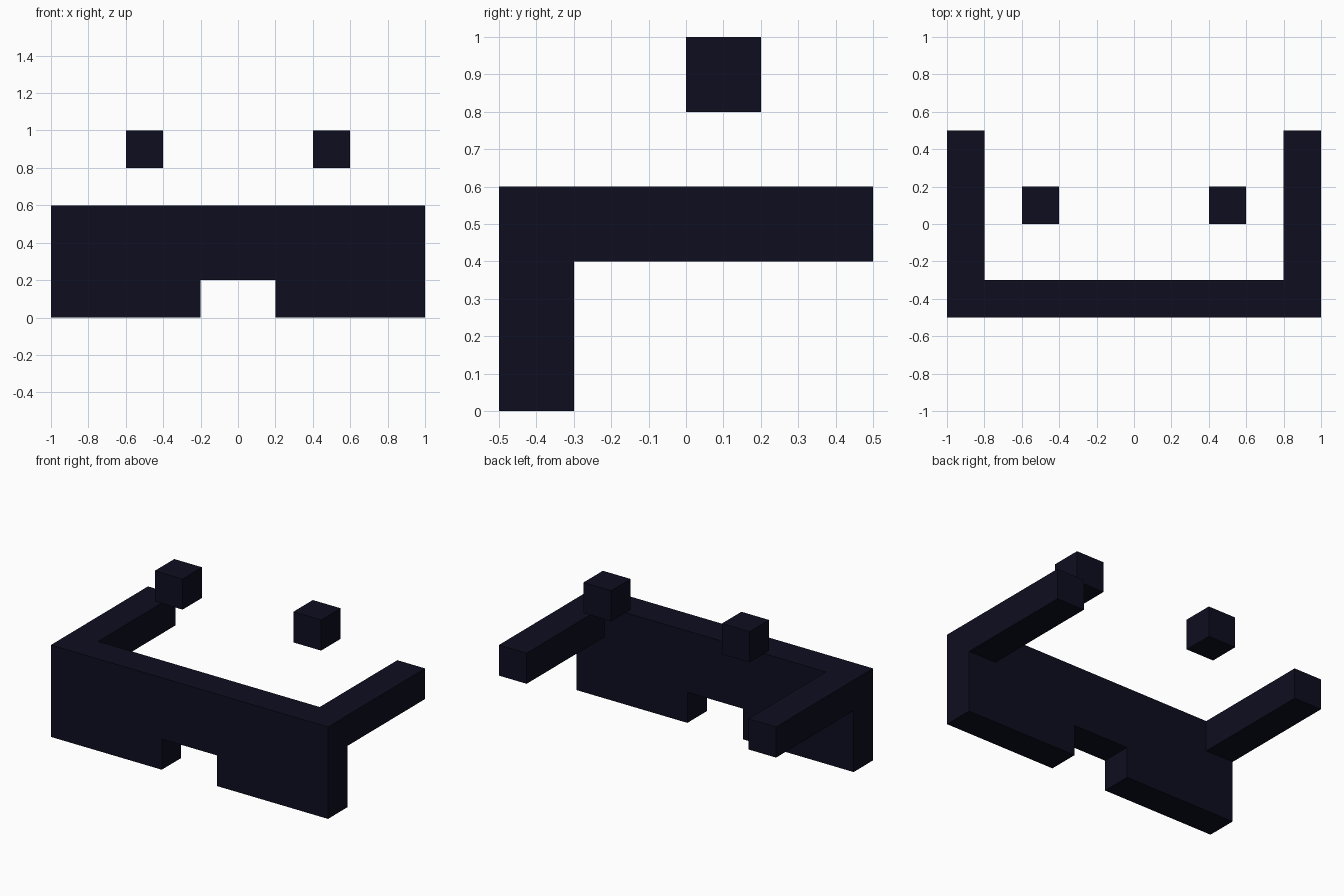
import bpy, bmesh, math

if "Cube" in bpy.data.objects:
    bpy.data.objects.remove(bpy.data.objects["Cube"])

navy = bpy.data.materials.new("dark navy")
navy.diffuse_color = (0.004, 0.0043, 0.0137, 1)
navy.use_nodes = True
navy.node_tree.nodes["Principled BSDF"].inputs["Base Color"].default_value = navy.diffuse_color


def finish(name, bm):
    bmesh.ops.dissolve_limit(bm, angle_limit=math.radians(1),
                             verts=bm.verts[:], edges=bm.edges[:])
    bmesh.ops.recalc_face_normals(bm, faces=bm.faces[:])
    mesh = bpy.data.meshes.new(name)
    bm.to_mesh(mesh)
    bm.free()
    mesh.materials.append(navy)
    obj = bpy.data.objects.new(name, mesh)
    bpy.context.collection.objects.link(obj)
    return obj


# Front panel: grid of cells in the front plane, with the bottom notch left out
xs = [-1, -0.8, -0.2, 0.2, 0.8, 1]
zs = [0, 0.2, 0.4, 0.6]
bm = bmesh.new()
grid = [[bm.verts.new((x, -0.5, z)) for z in zs] for x in xs]
for i in range(len(xs) - 1):
    for k in range(len(zs) - 1):
        if (i, k) != (2, 0):
            bm.faces.new((grid[i][k], grid[i + 1][k], grid[i + 1][k + 1], grid[i][k + 1]))
loose = [v for v in bm.verts if not v.link_faces]
bmesh.ops.delete(bm, geom=loose, context='VERTS')
ext = bmesh.ops.extrude_face_region(bm, geom=bm.faces[:])["geom"]
for v in ext:
    if isinstance(v, bmesh.types.BMVert):
        v.co.y = -0.3

# Side arms: pull the upper outer back cells rearwards
bm.normal_update()
corners = []
for f in bm.faces:
    c = f.calc_center_median()
    if all(abs(v.co.y + 0.3) < 1e-4 for v in f.verts) and abs(c.x) > 0.8 and c.z > 0.4:
        corners.append(f)
for f in bmesh.ops.extrude_discrete_faces(bm, faces=corners)["faces"]:
    for v in f.verts:
        v.co.y = 0.5
finish("front_panel_with_arms", bm)

# Two floating cubes
for side, name in ((-1, "left_cube"), (1, "right_cube")):
    bm = bmesh.new()
    bmesh.ops.create_cube(bm, size=0.2)
    finish(name, bm).location = (0.5 * side, 0.1, 0.9)
